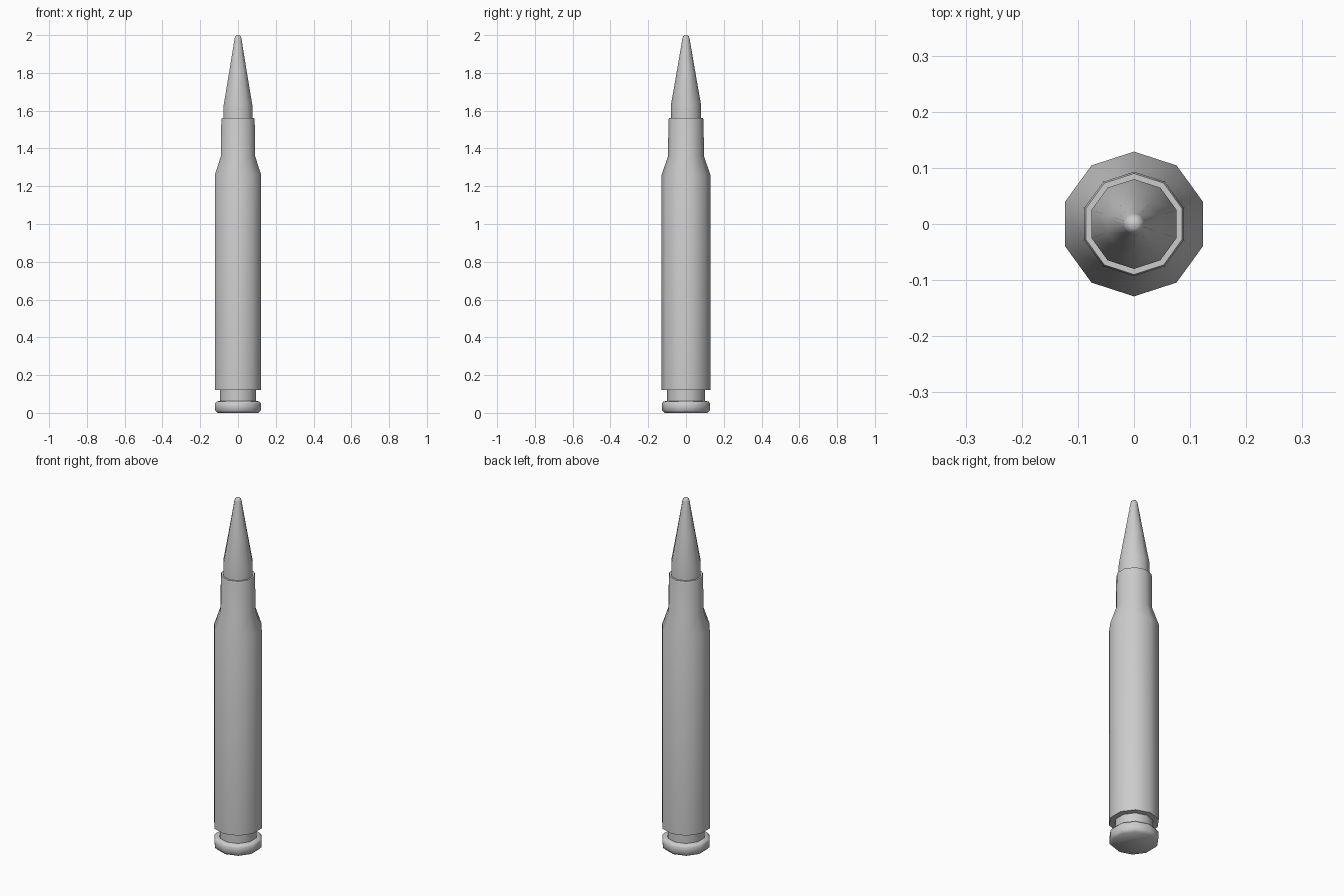
import bpy, bmesh, math

cube = bpy.data.objects.get("Cube")
if cube:
    bpy.data.objects.remove(cube)

SIDES = 10

# One plain grey for the whole model
grey = bpy.data.materials.new("plain grey")
grey.use_nodes = True
grey.diffuse_color = (0.6, 0.6, 0.6, 1)
grey.node_tree.nodes["Principled BSDF"].inputs["Base Color"].default_value = grey.diffuse_color


def lathe(name, profile, sharp_angle=50):
    """Turn a (radius, height) profile about z, with a corner on the y axis."""
    bm = bmesh.new()
    rings = []
    for r, z in profile:
        ring = []
        for i in range(SIDES):
            a = math.pi / 2 + math.tau * i / SIDES
            ring.append(bm.verts.new((r * math.cos(a), r * math.sin(a), z)))
        rings.append(ring)
    for low, high in zip(rings, rings[1:]):
        for i in range(SIDES):
            j = (i + 1) % SIDES
            bm.faces.new((low[i], low[j], high[j], high[i]))
    bm.faces.new(rings[0][::-1])
    bm.faces.new(rings[-1])
    mesh = bpy.data.meshes.new(name)
    bm.to_mesh(mesh)
    bm.free()
    mesh.materials.append(grey)
    obj = bpy.data.objects.new(name, mesh)
    bpy.context.collection.objects.link(obj)
    bpy.ops.object.select_all(action="DESELECT")
    obj.select_set(True)
    bpy.context.view_layer.objects.active = obj
    bpy.ops.object.shade_smooth_by_angle(angle=math.radians(sharp_angle))
    return obj


# Case: rim, groove, straight body, shoulder and neck
lathe("case", [
    (0.114, 0.0), (0.127, 0.014), (0.128, 0.05), (0.12, 0.06),
    (0.1, 0.064), (0.1, 0.12), (0.129, 0.122),
    (0.129, 1.26), (0.095, 1.36), (0.093, 1.55), (0.09, 1.56),
])

# Pointed tip seated in the neck
lathe("pointed_tip", [
    (0.08, 1.5), (0.08, 1.63), (0.05, 1.8), (0.019, 1.982),
    (0.016, 1.993), (0.008, 2.0),
])
